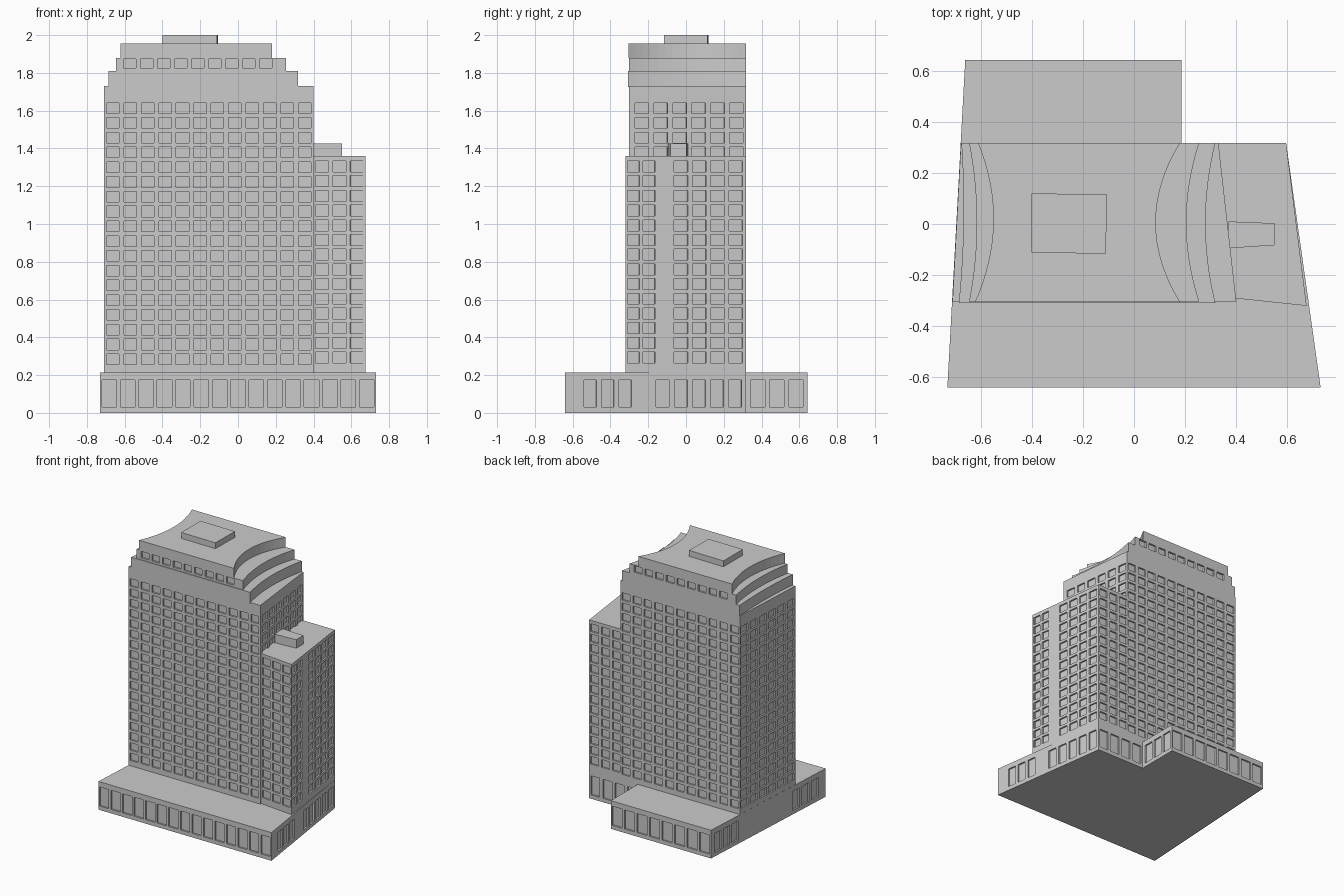
import bpy, bmesh
from mathutils import Vector

if "Cube" in bpy.data.objects:
    bpy.data.objects.remove(bpy.data.objects["Cube"])


def spread(n, a=0.0, b=1.0, fill=0.72):
    """n evenly spaced openings between a and b (fractions of the wall)."""
    p = (b - a) / n
    return [(a + p * (i + 0.5 - fill / 2), a + p * (i + 0.5 + fill / 2)) for i in range(n)]


def floors(n, first_top, pitch, h):
    return [(first_top + pitch * i - h, first_top + pitch * i) for i in range(n)]


def wall(bm, p, q, z0, z1, cols, rows, depth):
    """Wall panel from p to q with recessed windows."""
    p, q = Vector(p), Vector(q)
    d = q - p
    inward = Vector((-d.y, d.x)).normalized() * depth
    us = sorted({0.0, 1.0, *[u for c in cols for u in c]})
    zs = sorted({z0, z1, *[z for r in rows for z in r]})

    def pt(u, z, deep=False):
        w = p + d * u + (inward if deep else Vector((0, 0)))
        return bm.verts.new((w.x, w.y, z))

    grid = [[pt(u, z) for z in zs] for u in us]
    for i in range(len(us) - 1):
        for j in range(len(zs) - 1):
            ring = [grid[i][j], grid[i + 1][j], grid[i + 1][j + 1], grid[i][j + 1]]
            if (us[i], us[i + 1]) in cols and (zs[j], zs[j + 1]) in rows:
                pane = [pt(us[i], zs[j], True), pt(us[i + 1], zs[j], True),
                        pt(us[i + 1], zs[j + 1], True), pt(us[i], zs[j + 1], True)]
                bm.faces.new(pane)
                for k in range(4):
                    m = (k + 1) % 4
                    bm.faces.new((ring[k], ring[m], pane[m], pane[k]))
            else:
                bm.faces.new(ring)


def mass(name, outline, z0, z1, windows=None, depth=0.012):
    """Extruded outline (counter-clockwise); windows maps wall index to (cols, rows)."""
    bm = bmesh.new()
    n = len(outline)
    for i in range(n):
        cols, rows = (windows or {}).get(i, ([], []))
        wall(bm, outline[i], outline[(i + 1) % n], z0, z1, cols, rows, depth)
    bm.faces.new([bm.verts.new((x, y, z1)) for x, y in outline])
    bm.faces.new([bm.verts.new((x, y, z0)) for x, y in reversed(outline)])
    bmesh.ops.remove_doubles(bm, verts=bm.verts, dist=0.0003)
    me = bpy.data.meshes.new(name)
    bm.to_mesh(me)
    bm.free()
    ob = bpy.data.objects.new(name, me)
    bpy.context.collection.objects.link(ob)
    return ob


# podium with tall ground-floor openings
tall = [(0.03, 0.175)]
podium = [(-0.73, -0.64), (0.73, -0.64), (0.595, 0.317), (0.185, 0.317),
          (0.185, 0.642), (-0.66, 0.642)]
mass("podium", podium, 0, 0.215, {
    0: (spread(15, 0, 1, 0.8), tall),
    1: (spread(3, 0.09, 0.38) + spread(5, 0.49, 0.99), tall),
    2: (spread(4), tall),
    3: (spread(3, 0.04, 0.97, 0.75), tall),
    4: (spread(8, 0, 1, 0.8), tall),
    5: (spread(3, 0.02, 0.25) + spread(3, 0.7, 0.95), tall)})

# main tower
rows = floors(18, 0.312, 0.0782, 0.056)
tower = [(-0.71, -0.303), (0.40, -0.303), (0.33, 0.317), (-0.677, 0.317)]
mass("main_tower", tower, 0.2, 1.73, {
    0: (spread(12), rows),
    1: (spread(6, 0.03, 1), rows[14:]),
    2: (spread(11), rows),
    3: (spread(6), rows)})

# lower side tower with a blank vertical strip
rows = floors(14, 0.322, 0.0778, 0.058)
side = [(0.39, -0.29), (0.675, -0.32), (0.595, 0.317), (0.32, 0.317)]
mass("side_tower", side, 0.2, 1.36, {
    0: (spread(3, 0.03, 1, 0.76), rows),
    1: (spread(2, 0.0, 0.26, 0.76) + spread(4, 0.385, 0.99, 0.75), rows),
    2: (spread(3), rows)})
mass("side_roof_unit", [(0.37, -0.095), (0.55, -0.083), (0.55, 0.003), (0.37, 0.01)], 1.35, 1.425)


# crown tiers with concave curved ends
def tier(name, z0, z1, left, right, front, windows=None):
    def bow(ends, mid, t):
        s = 4 * t * (1 - t)
        return ends[0] * (1 - t) + ends[1] * t + s * (mid - sum(ends) / 2)
    N, back = 16, 0.317
    ys = [front + (back - front) * i / N for i in range(N + 1)]
    pts = [(bow(right[:2], right[2], i / N), ys[i]) for i in range(N + 1)]
    pts += [(bow(left[:2], left[2], i / N), ys[i]) for i in reversed(range(N + 1))]
    # the back wall is edge N, the front wall is the closing edge
    w = {N: windows, 2 * N + 1: windows} if windows else None
    mass(name, pts, z0, z1, w, 0.014)


tier("crown_lower", 1.725, 1.81, (-0.685, -0.675, -0.667), (0.318, 0.318, 0.28), -0.308)
tier("crown_middle", 1.81, 1.88, (-0.645, -0.645, -0.615), (0.255, 0.255, 0.205), -0.303,
     (spread(9, 0.03, 0.93), [(1.825, 1.874)]))
tier("crown_upper", 1.88, 1.955, (-0.622, -0.61, -0.55), (0.18, 0.18, 0.085), -0.305)

# rooftop box
mass("roof_box", [(-0.40, -0.112), (-0.11, -0.116), (-0.106, 0.115), (-0.40, 0.12)], 1.94, 2.0)
